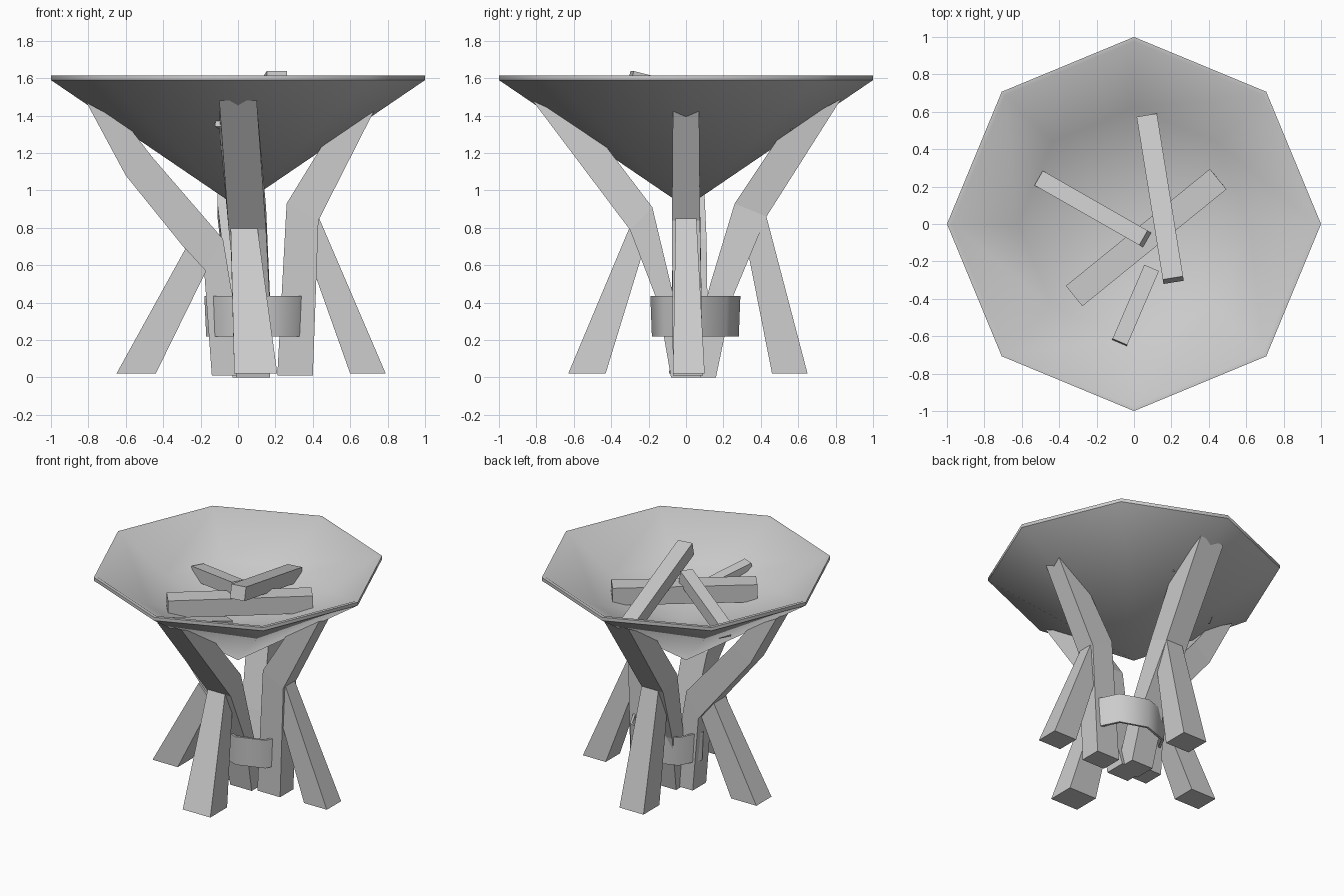
import bpy, bmesh, math
from mathutils import Vector, Matrix

old = bpy.data.objects.get("Cube")
if old:
    bpy.data.objects.remove(old)

grey = bpy.data.materials.new("plain grey")
grey.use_nodes = True
grey.diffuse_color = (0.6, 0.6, 0.6, 1)
grey.node_tree.nodes["Principled BSDF"].inputs["Base Color"].default_value = grey.diffuse_color


def finish(bm, name, smooth=False):
    bmesh.ops.recalc_face_normals(bm, faces=bm.faces)
    mesh = bpy.data.meshes.new(name)
    bm.to_mesh(mesh)
    bm.free()
    mesh.materials.append(grey)
    obj = bpy.data.objects.new(name, mesh)
    bpy.context.collection.objects.link(obj)
    if smooth:
        bpy.ops.object.select_all(action='DESELECT')
        obj.select_set(True)
        bpy.context.view_layer.objects.active = obj
        bpy.ops.object.shade_smooth_by_angle(angle=math.radians(50))
    return obj


def skin(bm, rings, closed=False):
    """Join rings of vertices with quads; cap the ends or close the loop."""
    pairs = list(zip(rings, rings[1:]))
    if closed:
        pairs.append((rings[-1], rings[0]))
    for a, b in pairs:
        n = len(a)
        for i in range(n):
            bm.faces.new((a[i], a[(i + 1) % n], b[(i + 1) % n], b[i]))
    if not closed:
        bm.faces.new(rings[0])
        bm.faces.new(rings[-1])


def beam(name, out, sections):
    """Four-sided beam; each section is (outer r, z), (inner r, z), sideways centre, half width."""
    out = Vector(out)
    side = Vector((abs(out.y), abs(out.x), 0))
    bm = bmesh.new()
    rings = []
    for (ro, zo), (ri, zi), mid, half in sections:
        rings.append([bm.verts.new(out * r + side * (mid + s * half) + Vector((0, 0, z)))
                      for r, z, s in ((ro, zo, -1), (ro, zo, 1), (ri, zi, 1), (ri, zi, -1))])
    skin(bm, rings)
    return finish(bm, name)


def octagon(bm, r, z, centre=(0, 0), squash=1):
    return [bm.verts.new((centre[0] + r * math.cos(k * math.pi / 4),
                          centre[1] + squash * r * math.sin(k * math.pi / 4), z)) for k in range(8)]


# Bowl: pointed eight-sided underside, thin lip, shallow inside
bm = bmesh.new()
profile = [(1, 1.59), (1, 1.615), (0.975, 1.615), (0.62, 1.38)]
rings = [octagon(bm, r, z) for r, z in profile]
skin(bm, rings)
bmesh.ops.delete(bm, geom=[f for f in bm.faces if len(f.verts) == 8], context='FACES_ONLY')
for ring, z in ((rings[0], 0.91), (rings[-1], 1.2)):
    tip = bm.verts.new((0, 0, z))
    for i in range(8):
        bm.faces.new((ring[i], ring[(i + 1) % 8], tip))
finish(bm, "bowl", True)

# Bent legs, gathered at the bottom and spreading under the bowl
LEFT, RIGHT, FRONT, BACK = (1, 0, 0), (-1, 0, 0), (0, -1, 0), (0, 1, 0)
beam("right_leg", RIGHT, [((.81, 1.47), (.59, 1.35), 0, .08), ((.6, 1.08), (.46, 1.18), .01, .08),
                          ((.18, .56), (.08, .74), .03, .08), ((.14, .01), (-.04, .01), .04, .08)])
beam("left_leg", LEFT, [((.73, 1.43), (.45, 1.24), 0, .07), ((.43, .84), (.26, .93), 0, .075),
                        ((.4, .01), (.21, .01), .01, .08)])
beam("front_leg", FRONT, [((.82, 1.48), (.5, 1.33), 0, .1), ((.3, .79), (.18, .91), .05, .1),
                          ((.15, .4), (.07, .45), .08, .09), ((.08, 0), (-.08, 0), .08, .09)])
beam("back_leg", BACK, [((.83, 1.49), (.52, 1.32), 0, .1), ((.43, .86), (.26, .93), -.02, .09),
                        ((.25, .43), (.13, .5), .03, .09), ((.16, 0), (0, 0), .06, .09)])

# Straight struts propping each bend
beam("right_strut", RIGHT, [((.65, .02), (.44, .02), 0, .09), ((.28, .69), (.17, .57), 0, .07)])
beam("left_strut", LEFT, [((.79, .02), (.6, .02), .015, .085), ((.43, .86), (.33, .78), 0, .055)])
beam("front_strut", FRONT, [((.63, .02), (.43, .02), .095, .115), ((.29, .83), (.2, .77), .03, .07)])
beam("back_strut", BACK, [((.65, .02), (.46, .02), 0, .1), ((.43, .86), (.31, .78), 0, .07)])

# Band tying the legs together
bm = bmesh.new()
skin(bm, [octagon(bm, r, z, (.11, .05), .83) for r, z in
          ((.28, .22), (.29, .435), (.27, .435), (.26, .22))], closed=True)
finish(bm, "band", True)


# Logs lying in the bowl
def log(name, a, b, width, height):
    a, b = Vector(a), Vector(b)
    axis = (b - a).normalized()
    side = axis.cross(Vector((0, 0, 1))).normalized()
    frame = Matrix((axis, side, side.cross(axis))).transposed().to_4x4()
    bm = bmesh.new()
    bmesh.ops.create_cube(bm, size=1, matrix=Matrix.Translation((a + b) / 2) @ frame
                          @ Matrix.Diagonal(((b - a).length, width, height, 1)))
    finish(bm, name)


log("top_log", (.21, -.3, 1.59), (.07, .57, 1.37), .11, .1)
log("bottom_log", (-.32, -.385, 1.385), (.45, .24, 1.39), .14, .13)
log("right_log", (-.5, .24, 1.35), (.06, -.08, 1.5), .09, .1)
log("front_log", (-.08, -.64, 1.39), (.09, -.245, 1.29), .085, .1)
